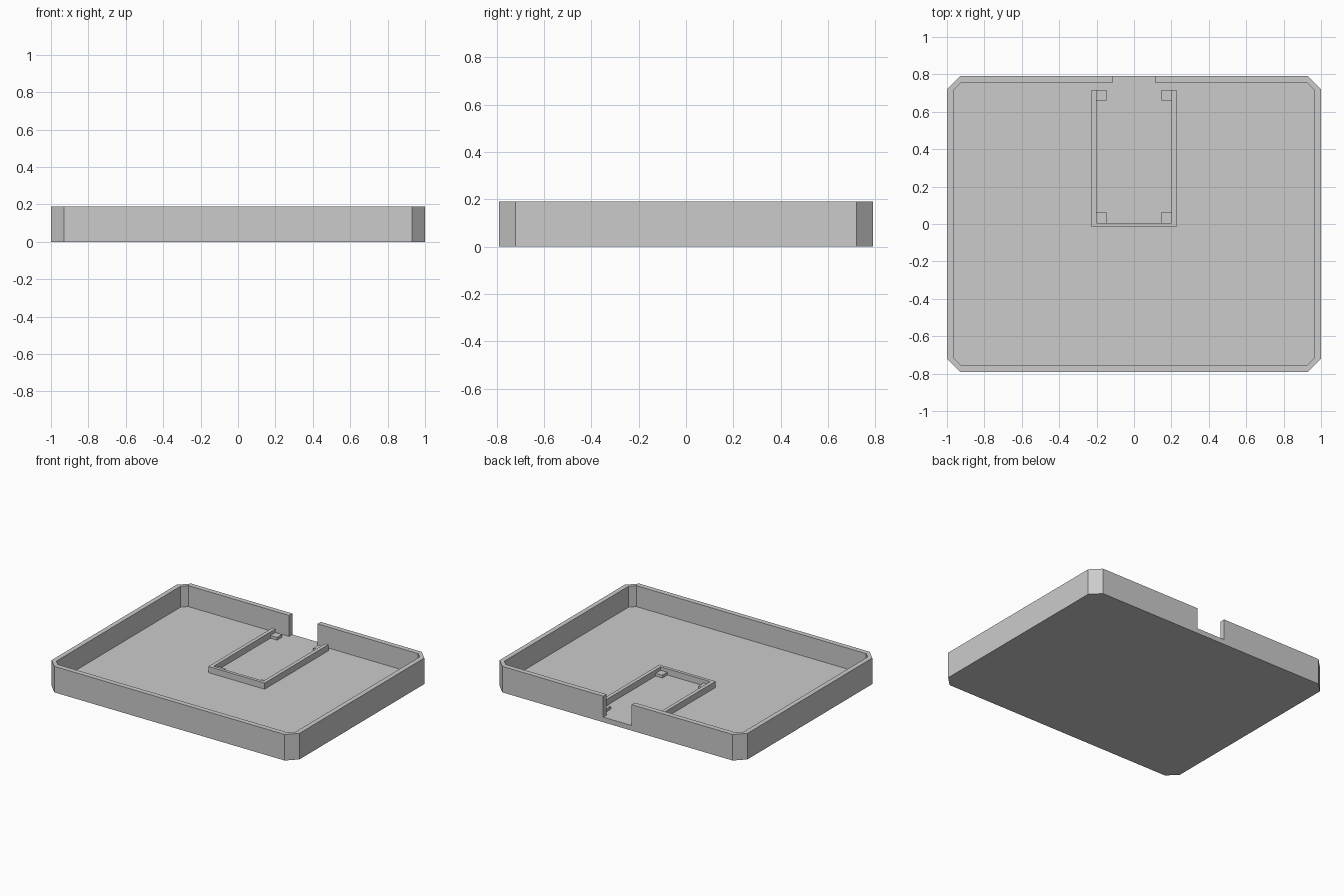
import bpy
import bmesh

if "Cube" in bpy.data.objects:
    bpy.data.objects.remove(bpy.data.objects["Cube"], do_unlink=True)

grey = bpy.data.materials.new("plain_grey")
grey.use_nodes = True
colour = (0.6, 0.6, 0.6, 1.0)
grey.diffuse_color = colour
grey.node_tree.nodes["Principled BSDF"].inputs["Base Color"].default_value = colour

HEIGHT, FLOOR = 0.19, 0.037


def prism(name, outline, z0, z1):
    """Extrude a counter-clockwise outline from z0 to z1."""
    bm = bmesh.new()
    face = bm.faces.new([bm.verts.new((x, y, z0)) for x, y in outline])
    top = bmesh.ops.extrude_face_region(bm, geom=[face])["geom"]
    for v in top:
        if isinstance(v, bmesh.types.BMVert):
            v.co.z = z1
    bmesh.ops.recalc_face_normals(bm, faces=bm.faces)
    mesh = bpy.data.meshes.new(name)
    bm.to_mesh(mesh)
    bm.free()
    mesh.materials.append(grey)
    obj = bpy.data.objects.new(name, mesh)
    bpy.context.collection.objects.link(obj)
    return obj


def mirrored(half):
    """Complete a right-half outline across x = 0."""
    return half + [(-x, y) for x, y in reversed(half)]


def chamfered_half(x, y, c):
    return [(x - c, -y), (x, -y + c), (x, y - c), (x - c, y)]


# Tray: chamfered block, hollowed with the rear cable notch in one cut
tray = prism("tray", mirrored(chamfered_half(1.0, 0.79, 0.07)), 0, HEIGHT)
notch = [(0.115, 0.753), (0.115, 0.9)]
cavity = prism("cavity_cutter",
               mirrored(chamfered_half(0.965, 0.753, 0.037) + notch), FLOOR, 0.4)
cavity.hide_render = True
cut = tray.modifiers.new("hollow", "BOOLEAN")
cut.operation, cut.solver, cut.object = "DIFFERENCE", "EXACT", cavity
bpy.context.view_layer.objects.active = tray
bpy.ops.object.modifier_apply(modifier=cut.name)
bpy.data.objects.remove(cavity, do_unlink=True)

# U-shaped board holder, open towards the notch
prism("board_holder",
      mirrored([(0.227, -0.017), (0.227, 0.717), (0.2, 0.717), (0.2, 0.006)]),
      FLOOR, FLOOR + 0.045)

# Support pads in the corners of the holder
for side, sx in (("right", -1), ("left", 1)):
    for end, y in (("front", 0.006), ("rear", 0.659)):
        x0, x1 = sorted((sx * 0.2, sx * 0.146))
        prism(f"support_pad_{end}_{side}",
              [(x0, y), (x1, y), (x1, y + 0.058), (x0, y + 0.058)],
              FLOOR, FLOOR + 0.02)
